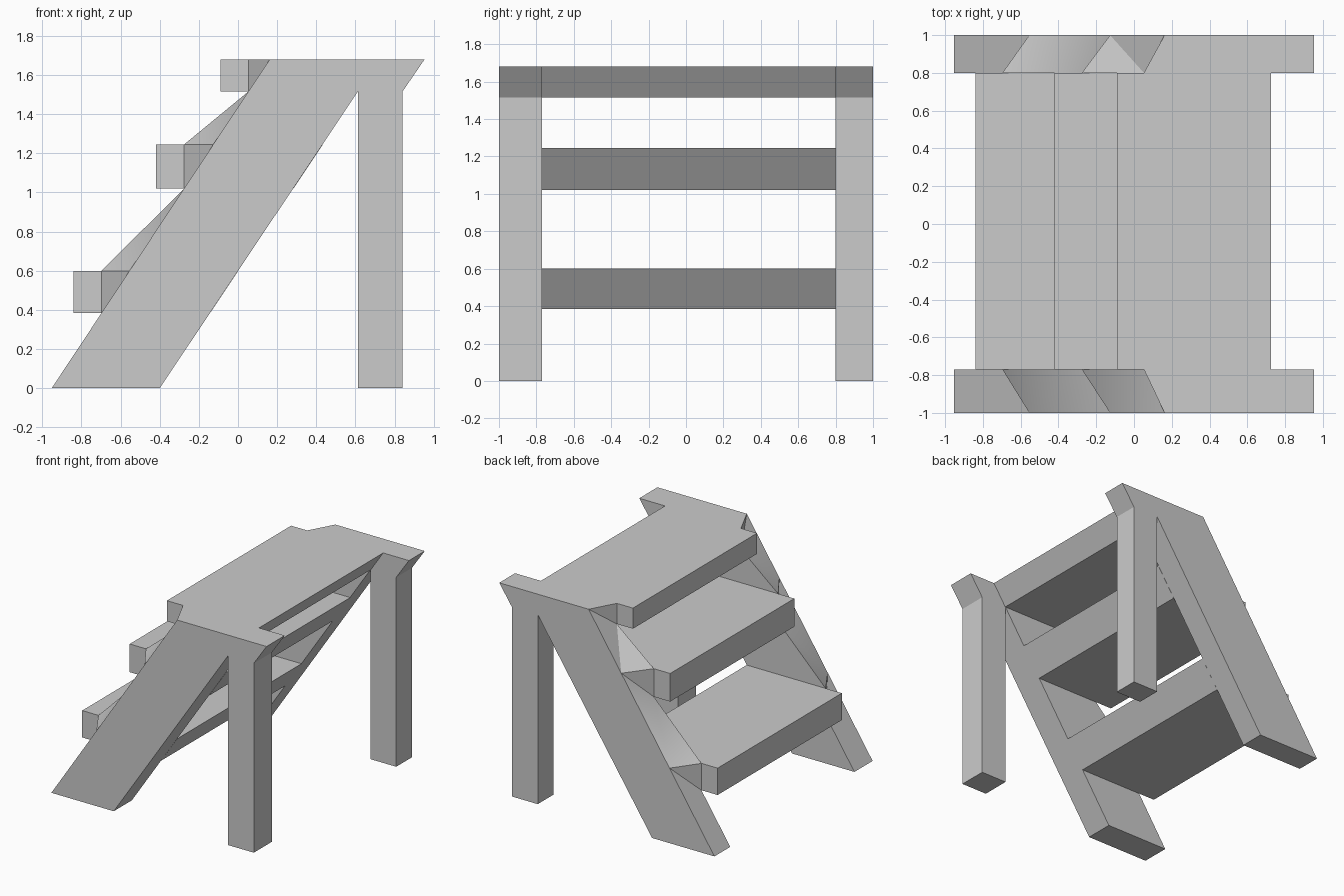
import bpy, bmesh
from math import radians

if "Cube" in bpy.data.objects:
    bpy.data.objects.remove(bpy.data.objects["Cube"])

RUN = 0.663          # x travel per unit of height along the slanted stringer


def front_x(z):      # front edge of the stringer
    return -0.952 + RUN * z


def back_x(z):       # rear edge of the stringer
    return -0.40 + RUN * 1.01 * z


# bottom z, top z, front x of each step
STEPS = [(0.385, 0.60, -0.84), (1.02, 1.245, -0.42), (1.515, 1.68, -0.09)]


def finish(name, bm):
    bmesh.ops.recalc_face_normals(bm, faces=bm.faces)
    mesh = bpy.data.meshes.new(name)
    bm.to_mesh(mesh)
    bm.free()
    ob = bpy.data.objects.new(name, mesh)
    bpy.context.collection.objects.link(ob)
    return ob


def side_frame(name, y_in, y_out):
    # matching inner and outer outlines; the inner one steps up at each tread
    rear = [(0.953, 1.68), (0.84, 1.515), (0.84, 0), (0.612, 0),
            (0.612, 1.515), (-0.40, 0)]
    inner, outer = [(front_x(0), 0)], [(front_x(0), 0)]
    for lo, hi, _ in STEPS:
        inner += [(front_x(lo), lo), (front_x(lo), hi)]
        outer += [(front_x(hi), hi)] * 2
    inner += rear
    outer += rear
    bm = bmesh.new()
    vi = [bm.verts.new((x, y_in, z)) for x, z in inner]
    cache = {}
    vo = []
    for p in outer:
        if p not in cache:
            cache[p] = bm.verts.new((p[0], y_out, p[1]))
        vo.append(cache[p])
    bm.faces.new(vi)
    bm.faces.new(list(dict.fromkeys(vo)))
    n = len(vi)
    strip = []
    for i in range(n):
        j = (i + 1) % n
        loop = list(dict.fromkeys([vi[i], vi[j], vo[j], vo[i]]))
        strip.append(bm.faces.new(loop))
    # split the twisted infill faces above the steps
    bmesh.ops.triangulate(bm, faces=[strip[2], strip[4]])
    ob = finish(name, bm)
    bpy.ops.object.select_all(action='DESELECT')
    ob.select_set(True)
    bpy.context.view_layer.objects.active = ob
    bpy.ops.object.shade_smooth_by_angle(angle=radians(30))


def step(name, lo, hi, x0):
    # tread with its rear face flush with the slanted stringers
    prof = [(x0, lo), (back_x(lo), lo), (back_x(hi), hi), (x0, hi)]
    bm = bmesh.new()
    a = [bm.verts.new((x, -0.77, z)) for x, z in prof]
    b = [bm.verts.new((x, 0.80, z)) for x, z in prof]
    bm.faces.new(a)
    bm.faces.new(b)
    for i in range(4):
        j = (i + 1) % 4
        bm.faces.new((a[i], a[j], b[j], b[i]))
    finish(name, bm)


# side frames: slanted stringer, top rail and rear post in one piece
side_frame("side_frame_front", -0.77, -1.0)
side_frame("side_frame_back", 0.80, 1.0)

# treads
for label, s in zip(("lower_step", "middle_step", "top_step"), STEPS):
    step(label, *s)
